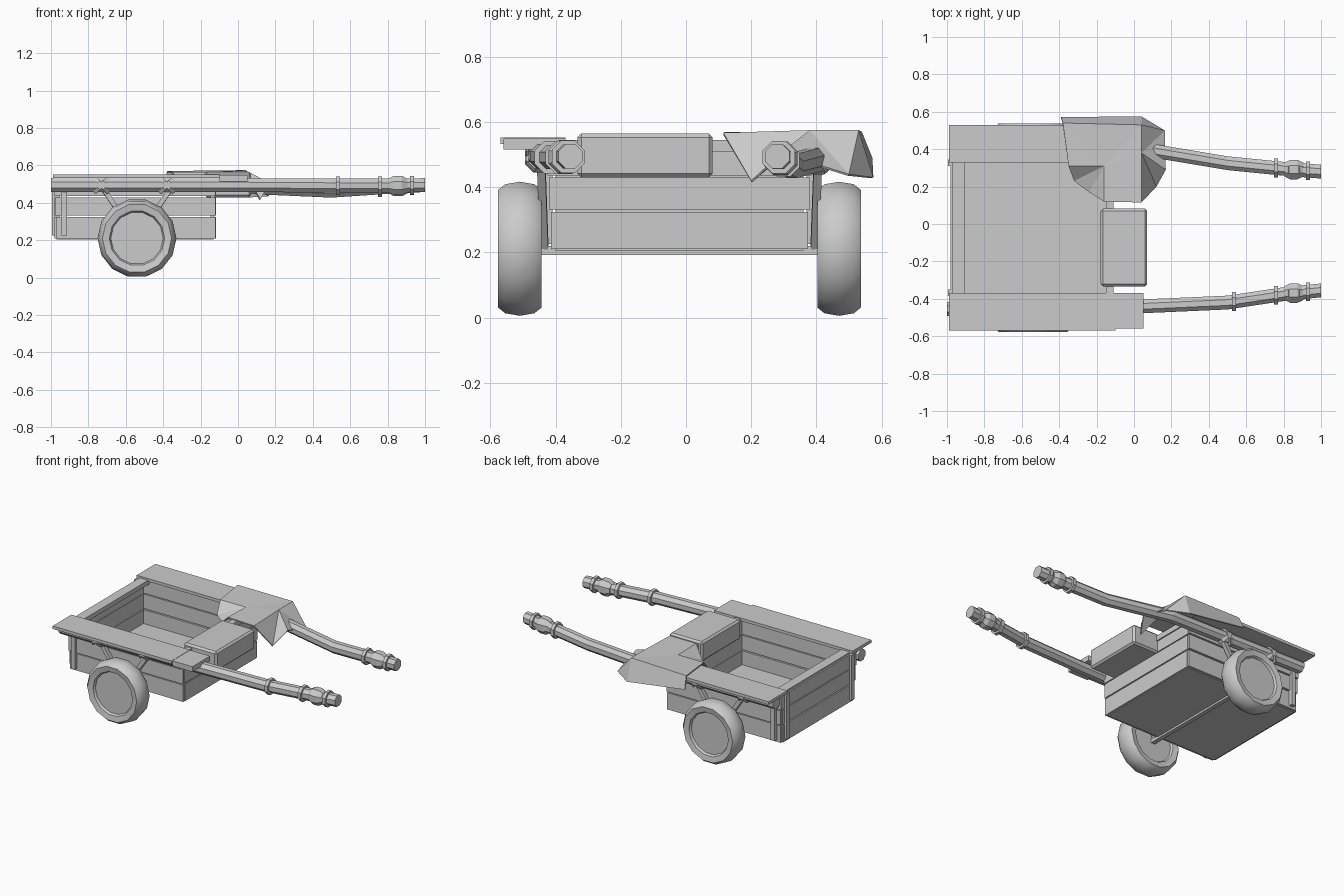
import bpy, bmesh, math
from mathutils import Vector, Matrix

if "Cube" in bpy.data.objects:
    bpy.data.objects.remove(bpy.data.objects["Cube"], do_unlink=True)

MID = -0.02          # cart centre line in y
GREY = (0.6, 0.6, 0.6, 1)
mat = bpy.data.materials.new("plain grey")
mat.use_nodes = True
mat.diffuse_color = GREY
mat.node_tree.nodes["Principled BSDF"].inputs["Base Color"].default_value = GREY


def finish(bm, name):
    bmesh.ops.recalc_face_normals(bm, faces=bm.faces)
    me = bpy.data.meshes.new(name)
    bm.to_mesh(me)
    bm.free()
    me.materials.append(mat)
    ob = bpy.data.objects.new(name, me)
    bpy.context.collection.objects.link(ob)
    return ob


def box(name, x, y, z, bevel=0):
    bm = bmesh.new()
    bmesh.ops.create_cube(bm, size=1)
    for v in bm.verts:
        v.co = Vector(r[0] + (c + 0.5) * (r[1] - r[0]) for c, r in zip(v.co, (x, y, z)))
    if bevel:
        bmesh.ops.bevel(bm, geom=bm.edges[:], offset=bevel, segments=1, affect='EDGES')
    return finish(bm, name)


def side_box(name, s, x, y, z):
    """Box with y measured outward from the centre line on side s."""
    return box(name, x, sorted((MID + s * y[0], MID + s * y[1])), z)


def loft(name, rings, sides=8):
    """Tube along x through (x, y, z, radius) stations."""
    bm = bmesh.new()
    loops = []
    for x, y, z, r in rings:
        loops.append([bm.verts.new((x, y + r * math.cos(a), z + r * math.sin(a)))
                      for a in (math.tau * (i + 0.5) / sides for i in range(sides))])
    for a, b in zip(loops, loops[1:]):
        for i in range(sides):
            j = (i + 1) % sides
            bm.faces.new((a[i], a[j], b[j], b[i]))
    bm.faces.new(loops[0])
    bm.faces.new(loops[-1])
    return finish(bm, name)


def ring(name, x, y, z, r, width=0.022, tilt=0):
    """Binding hoop around a pole; tilted ones stretch to stay around it."""
    ob = loft(name, [(-width / 2, 0, 0, r), (width / 2, 0, 0, r)])
    stretch = 1 / math.cos(tilt)
    ob.data.transform(Matrix.Translation((x, y, z)) @ Matrix.Rotation(tilt, 4, 'Y')
                      @ Matrix.Diagonal((1, 1, stretch, 1)))


def beam(name, a, b, w):
    a, b = Vector(a), Vector(b)
    ob = loft(name, [(0, 0, 0, w), ((b - a).length, 0, 0, w)], 4)
    ob.data.transform(Matrix.Translation(a) @ (b - a).to_track_quat('X', 'Z').to_matrix().to_4x4())


# Cart body: floor and three rows of boards on every side
box("floor", (-0.97, -0.13), (MID - 0.38, MID + 0.38), (0.205, 0.23))
for row, (z0, z1) in enumerate(((0.21, 0.324), (0.332, 0.43), (0.436, 0.53))):
    out = 0.005 * row
    for s, side in ((-1, "right"), (1, "left")):
        side_box(f"{side}_board_{row}", s, (-0.97 - out, -0.12), (0.365, 0.395 + out), (z0, z1))
    half = (MID - 0.38 - out, MID + 0.38 + out)
    box(f"front_board_{row}", (-0.15, -0.118), half, (z0, z1))
    box(f"tail_board_{row}", (-0.98, -0.95), half, (z0, z1))
box("board_backing_front", (-0.147, -0.125), (MID - 0.38, MID + 0.38), (0.21, 0.52))
box("board_backing_tail", (-0.97, -0.953), (MID - 0.38, MID + 0.38), (0.21, 0.52))
box("tail_rail", (-0.97, -0.905), (MID - 0.38, MID + 0.38), (0.51, 0.54))
box("front_rail", (-0.15, -0.11), (MID - 0.38, MID + 0.38), (0.51, 0.545))

# Side planks, posts, wheel braces
for s, side in ((-1, "right"), (1, "left")):
    side_box(side + "_top_plank", s, (-0.99, -0.10), (0.35, 0.55), (0.532, 0.552))
    side_box(side + "_front_plank", s, (-0.10, 0.05), (0.35, 0.54), (0.515, 0.55))
    side_box(side + "_side_post", s, (-0.945, -0.915), (0.39, 0.42), (0.225, 0.53))
    side_box(side + "_tail_post", s, (-0.995, -0.975), (0.33, 0.365), (0.225, 0.53))
    for x in (-0.73, -0.35):
        beam(side + "_wheel_brace", (-0.54, MID + s * 0.415, 0.21),
             (x, MID + s * 0.425, 0.49), 0.018)
loft("axle_beam", [(-0.555, MID, 0.205, 0.01), (-0.525, MID, 0.205, 0.01)], 4)
box("axle", (-0.555, -0.525), (MID - 0.5, MID + 0.5), (0.192, 0.22))

# Wheels: a lathed rounded tyre with a recessed hub disc
profile = ((0.0, 0.045), (0.14, 0.045), (0.148, 0.06), (0.185, 0.067), (0.203, 0.045),
           (0.211, 0.0), (0.203, -0.045), (0.185, -0.067), (0.148, -0.06), (0.14, -0.045), (0.0, -0.045))
for s, side in ((-1, "right"), (1, "left")):
    bm = bmesh.new()
    pts = [bm.verts.new((r, y, 0)) for r, y in profile]
    edges = [bm.edges.new(p) for p in zip(pts, pts[1:])]
    bmesh.ops.spin(bm, geom=pts + edges, cent=(0, 0, 0), axis=(0, 1, 0),
                   angle=math.tau, steps=14, use_merge=True)
    bmesh.ops.remove_doubles(bm, verts=bm.verts, dist=0.0005)
    bmesh.ops.translate(bm, verts=bm.verts, vec=(-0.54, MID + s * 0.49, 0.211))
    ob = finish(bm, side + "_wheel")
    bpy.ops.object.select_all(action='DESELECT')
    ob.select_set(True)
    bpy.context.view_layer.objects.active = ob
    bpy.ops.object.shade_smooth_by_angle(angle=math.radians(35))

# Shafts: bent poles with binding hoops and crossed lashings
R = 0.04
shafts = {
    "right": [(-1.0, -0.455, 0.495), (0.05, -0.44, 0.495), (0.5, -0.42, 0.492),
              (0.8, -0.375, 0.492), (1.0, -0.355, 0.495)],
    "left": [(-0.97, 0.415, 0.495), (0.05, 0.40, 0.485), (0.5, 0.325, 0.465),
             (0.8, 0.295, 0.485), (1.0, 0.28, 0.495)]}


def on_path(path, x):
    for a, b in zip(path, path[1:]):
        if a[0] <= x <= b[0]:
            return Vector(a).lerp(Vector(b), (x - a[0]) / (b[0] - a[0]))


for side, path in shafts.items():
    loft(side + "_shaft", [(*p, R) for p in path])
    hoops = (0.535, 0.76, 0.93) if side == "right" else (0.76, 0.93)
    for x in hoops:
        ring(side + "_hoop", *on_path(path, x), 0.054)
    for x in (-0.73, -0.38, 0.855):
        for tilt in (-0.7, 0.7):
            ring(side + "_lashing", *on_path(path, x), 0.047, 0.02, tilt)
    p = on_path(path, 0.855)
    loft(side + "_knot", [(p.x - 0.05, p.y, p.z, R), (p.x - 0.02, p.y, p.z, 0.056),
                          (p.x + 0.02, p.y, p.z, 0.056), (p.x + 0.05, p.y, p.z, R)])

# Driver's seat
box("seat", (-0.178, 0.07), (-0.333, 0.082), (0.43, 0.565), 0.012)

# Draped cloth over the left front corner
points = dict(
    a=(-0.35, 0.31, 0.565), b=(-0.38, 0.54, 0.57), c=(-0.16, 0.31, 0.565),
    d=(0.04, 0.38, 0.575), e=(0.04, 0.53, 0.575), f=(-0.16, 0.12, 0.57),
    g=(0.04, 0.115, 0.567), h=(-0.39, 0.572, 0.49), i=(0.04, 0.575, 0.43),
    j=(0.165, 0.50, 0.44), k=(0.17, 0.29, 0.505), l=(0.12, 0.20, 0.42),
    m=(-0.24, 0.17, 0.50), n=(-0.32, 0.23, 0.50))
bm = bmesh.new()
v = {key: bm.verts.new(co) for key, co in points.items()}
for face in "abc bec ced cdgf beih eji dje dkj dlk dgl cfm cmn acn".split():
    bm.faces.new([v[key] for key in face])
cloth = finish(bm, "draped_cloth")
thick = cloth.modifiers.new("thickness", 'SOLIDIFY')
thick.thickness = 0.008
